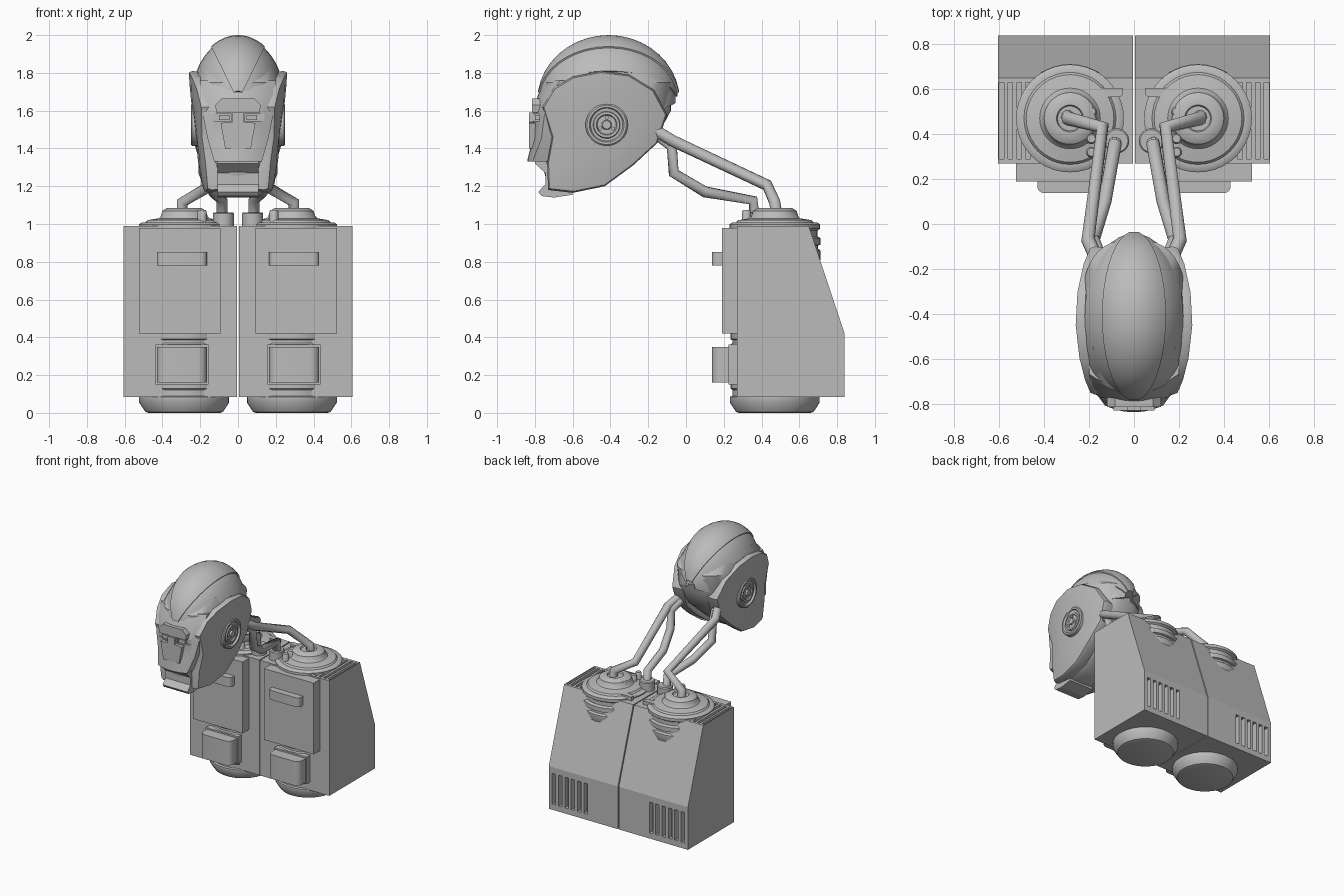
import bpy, bmesh, math
from mathutils import Vector

cube = bpy.data.objects.get("Cube")
if cube:
    bpy.data.objects.remove(cube, do_unlink=True)

grey = bpy.data.materials.new("plain grey")
grey.use_nodes = True
grey.diffuse_color = (0.5, 0.5, 0.5, 1)
grey.node_tree.nodes["Principled BSDF"].inputs["Base Color"].default_value = (0.5, 0.5, 0.5, 1)


def finish(name, bm, smooth=True):
    bmesh.ops.recalc_face_normals(bm, faces=bm.faces)
    mesh = bpy.data.meshes.new(name)
    bm.to_mesh(mesh)
    bm.free()
    mesh.materials.append(grey)
    obj = bpy.data.objects.new(name, mesh)
    bpy.context.collection.objects.link(obj)
    if smooth:
        bpy.ops.object.select_all(action='DESELECT')
        obj.select_set(True)
        bpy.context.view_layer.objects.active = obj
        bpy.ops.object.shade_smooth_by_angle(angle=math.radians(35))
    return obj


def loft(name, rings, smooth=True):
    """Skin closed rings of equal length and cap both ends."""
    bm = bmesh.new()
    loops = [[bm.verts.new(p) for p in ring] for ring in rings]
    n = len(loops[0])
    for a, b in zip(loops, loops[1:]):
        for i in range(n):
            bm.faces.new((a[i], a[(i + 1) % n], b[(i + 1) % n], b[i]))
    bm.faces.new(loops[0])
    bm.faces.new(loops[-1])
    return finish(name, bm, smooth)


def prism(name, pts, axis, a, b, smooth=False):
    """Extrude a 2D outline along x, y or z."""
    def place(p, d):
        v = list(p)
        v.insert(axis, d)
        return v
    return loft(name, [[place(p, d) for p in pts] for d in (a, b)], smooth)


def span(a, b, s):
    return (a, b) if s > 0 else (-b, -a)


def box(name, x, y, z):
    return prism(name, [(x[0], y[0]), (x[1], y[0]), (x[1], y[1]), (x[0], y[1])], 2, *z)


def lathe(name, centre, profile, axis=2, sign=1, n=40):
    """Turn (radius, height) pairs about an axis through centre."""
    rings = []
    for r, h in profile:
        ring = []
        for i in range(n):
            t = 2 * math.pi * i / n
            v = [r * math.cos(t), r * math.sin(t)]
            v.insert(axis, sign * h)
            ring.append(Vector(centre) + Vector(v))
        rings.append(ring)
    return loft(name, rings)


def pipe(name, points, radius):
    curve = bpy.data.curves.new(name, 'CURVE')
    curve.dimensions = '3D'
    curve.bevel_depth = radius
    curve.bevel_resolution = 3
    curve.use_fill_caps = True
    spline = curve.splines.new('POLY')
    spline.points.add(len(points) - 1)
    for p, co in zip(spline.points, points):
        p.co = (*co, 1)
    spline.use_smooth = True
    curve.materials.append(grey)
    obj = bpy.data.objects.new(name, curve)
    bpy.context.collection.objects.link(obj)


def cut(obj, cutters):
    for c in cutters:
        mod = obj.modifiers.new("cut", 'BOOLEAN')
        mod.operation = 'DIFFERENCE'
        mod.solver = 'EXACT'
        mod.object = c
        c.hide_render = True
        bpy.context.view_layer.objects.active = obj
        bpy.ops.object.modifier_apply(modifier=mod.name)
        bpy.data.objects.remove(c, do_unlink=True)


def pillow(x0, x1, y0, y1, r):
    """Plan outline with rounded front corners."""
    pts = [(x1, y1), (x0, y1)]
    for cx, start in ((x0 + r, math.pi), (x1 - r, 1.5 * math.pi)):
        for i in range(6):
            t = start + i * math.pi / 10
            pts.append((cx + r * math.cos(t), y0 + r + r * math.sin(t)))
    return pts


# Twin housings with tanks, panels and pipes
for s, side in ((1, "left"), (-1, "right")):
    outline = [(0.27, 0.085), (0.84, 0.085), (0.84, 0.42), (0.65, 0.99), (0.27, 0.99)]
    body = prism(side + "_housing", outline, 0, *span(0.004, 0.605, s))
    slots = [box("slot", span(0.27 + i * 0.055, 0.30 + i * 0.055, s), (0.80, 0.9), (0.13, 0.37))
             for i in range(6)]
    slots += [box("slot", span(x, x + 0.022, s), (0.29, 0.63), (0.965, 1.1))
              for x in (0.46, 0.50, 0.54, 0.578)]
    cut(body, slots)

    cx = 0.285 * s
    lathe(side + "_tank", (cx, 0.47, 0),
          [(0.19, 0), (0.205, 0.005), (0.238, 0.055), (0.238, 0.085), (0.225, 0.09), (0.225, 0.12),
           (0.235, 0.13), (0.235, 0.36), (0.225, 0.37), (0.225, 0.385), (0.235, 0.39),
           (0.235, 0.80), (0.242, 0.81), (0.242, 0.86), (0.228, 0.87), (0.228, 0.885),
           (0.242, 0.89), (0.242, 0.925), (0.225, 0.935), (0.225, 0.965), (0.24, 0.975),
           (0.24, 0.998), (0.225, 1.008), (0.205, 1.008), (0.195, 1.02), (0.135, 1.03),
           (0.125, 1.04), (0.115, 1.07), (0.09, 1.085), (0.06, 1.085), (0.055, 1.075)])
    box(side + "_front_panel", span(0.093, 0.525, s), (0.19, 0.28), (0.42, 0.98))
    x0, x1 = span(0.165, 0.43, s)
    prism(side + "_handle", pillow(x0, x1, 0.138, 0.2, 0.03), 2, 0.78, 0.853, True)
    box(side + "_valve_frame", (x0 - 0.008, x1 + 0.008), (0.225, 0.28), (0.15, 0.362))
    prism(side + "_valve_block", pillow(x0, x1, 0.138, 0.25, 0.045), 2, 0.16, 0.35, True)

    pipe(side + "_main_pipe", [(0.295 * s, 0.48, 1.05), (0.295 * s, 0.47, 1.115),
         (0.14 * s, 0.43, 1.205), (0.205 * s, -0.07, 1.44), (0.16 * s, -0.17, 1.50)], 0.031)
    pipe(side + "_lower_pipe", [(0.085 * s, 0.365, 1.0), (0.085 * s, 0.355, 1.125),
         (0.13 * s, 0.10, 1.17), (0.18 * s, -0.065, 1.27), (0.18 * s, -0.075, 1.41),
         (0.15 * s, -0.15, 1.47)], 0.03)
    lathe(side + "_pipe_socket", (0.077 * s, 0.37, 0),
          [(0.056, 0.98), (0.056, 1.055), (0.05, 1.062), (0.035, 1.062)], n=24)
    for i, y in enumerate((0.32, 0.38, 0.50)):
        lathe(f"{side}_bolt_{i + 1}", (0.19 * s, y, 0),
              [(0.024, 0.98), (0.024, 1.065), (0.018, 1.075)], n=16)
    prism(side + "_top_catch", pillow(*span(0.05, 0.165, s), 0.565, 0.605, 0.019), 2, 0.98, 1.02)
    box(side + "_top_block", span(0.06, 0.14, s), (0.43, 0.53), (0.98, 1.005))


# Head core, stacked rounded sections
def section(z, front, back, half, n=40):
    ring = []
    for i in range(n):
        c, d = math.cos(2 * math.pi * i / n), math.sin(2 * math.pi * i / n)
        ring.append((half * math.copysign(abs(c) ** 0.75, c),
                     (front + back) / 2 + (back - front) / 2 * math.copysign(abs(d) ** 0.75, d), z))
    return ring


loft("head_core", [section(*r) for r in (
    (1.17, -0.72, -0.60, 0.10), (1.21, -0.73, -0.45, 0.15), (1.33, -0.77, -0.30, 0.17),
    (1.45, -0.77, -0.16, 0.20), (1.60, -0.76, -0.08, 0.225), (1.75, -0.75, -0.07, 0.235),
    (1.84, -0.66, -0.17, 0.20))])


# Helmet shells, arcs sweeping from brow to nape
def shell(name, angle, k, steps=18, arc=14):
    rings = []
    for j in range(steps + 1):
        t = math.pi * (0.05 + 0.90 * j / steps)
        ring = []
        for scale, order in ((k, range(arc + 1)), (k * 0.85, range(arc, -1, -1))):
            for i in order:
                p = math.radians(angle) * (2 * i / arc - 1)
                ring.append((0.255 * scale * math.sin(p) * math.sin(t),
                             -0.41 - 0.378 * scale * math.cos(t),
                             1.65 + 0.35 * scale * math.cos(p) * math.sin(t)))
        rings.append(ring)
    loft(name, rings)


shell("helmet_crest", 34, 1.0)
shell("helmet_middle_band", 62, 0.975)
shell("helmet_lower_band", 100, 0.95)

# Cheek plates and ear discs
cheek = [(-.76, 1.62), (-.70, 1.72), (-.60, 1.78), (-.45, 1.81), (-.30, 1.79), (-.17, 1.71),
         (-.10, 1.58), (-.15, 1.43), (-.28, 1.31), (-.43, 1.20), (-.60, 1.165), (-.73, 1.18),
         (-.735, 1.32), (-.71, 1.46)]
for s, side in ((1, "left"), (-1, "right")):
    rings = []
    for k, dx in ((0.97, -0.09), (1.0, -0.02), (0.975, 0.0), (0.8, 0.004), (0.5, 0.006)):
        ring = []
        for y, z in cheek:
            y, z = -0.44 + (y + 0.44) * k, 1.50 + (z - 1.50) * k
            half = (0.185 + 0.115 * (z - 1.15)) * (1 - 1.7 * (y + 0.42) ** 2)
            ring.append((s * (half + dx), y, z))
        rings.append(ring)
    loft(side + "_cheek_plate", rings)
    lathe(side + "_ear_disc", (0, -0.42, 1.525),
          [(0.112, 0.2), (0.112, 0.243), (0.104, 0.25), (0.092, 0.25), (0.085, 0.236),
           (0.072, 0.236), (0.068, 0.246), (0.055, 0.246), (0.05, 0.238), (0.026, 0.238),
           (0.022, 0.25), (0.012, 0.25)], axis=0, sign=s)
    for i in range(3):
        t = math.radians(90 + 120 * i)
        lathe(f"{side}_ear_stud_{i + 1}",
              (0, -0.42 + 0.039 * math.cos(t), 1.525 + 0.039 * math.sin(t)),
              [(0.01, 0.22), (0.01, 0.247)], axis=0, sign=s, n=10)

# Curved face mask
mask = []
for z, half, front in ((1.33, 0.125, -0.838), (1.345, 0.13, -0.838), (1.45, 0.16, -0.812),
                       (1.57, 0.185, -0.812), (1.68, 0.20, -0.785), (1.76, 0.20, -0.74)):
    xs = [half * (i / 5 - 1) for i in range(11)]
    mask.append([(x, front + 1.8 * x * x, z) for x in xs] + [(half, -0.62, z), (-half, -0.62, z)])
mask_obj = loft("face_mask", mask)
cut(mask_obj, [box("eye_slot", span(0.035, 0.14, s), (-0.9, -0.775), (1.545, 1.583))
               for s in (1, -1)])

# Brow, nose, eyes and chin
prism("brow_plate", [(-.115, 1.59), (-.12, 1.63), (-.085, 1.665), (.085, 1.665), (.12, 1.63),
                     (.115, 1.59)], 1, -0.815, -0.74)
prism("nose_plate", [(-.068, 1.40), (.068, 1.40), (.092, 1.535), (.03, 1.54), (.03, 1.59),
                     (-.03, 1.59), (-.03, 1.54), (-.092, 1.535)], 1, -0.83, -0.74)
for s, side in ((1, "left"), (-1, "right")):
    box(side + "_eye", span(0.045, 0.10, s), (-0.80, -0.74), (1.55, 1.578))
prism("chin", [(-.60, 1.155), (-.70, 1.14), (-.765, 1.148), (-.782, 1.17), (-.745, 1.21),
               (-.745, 1.27), (-.80, 1.32), (-.80, 1.335), (-.60, 1.335)], 0, -0.108, 0.108)
